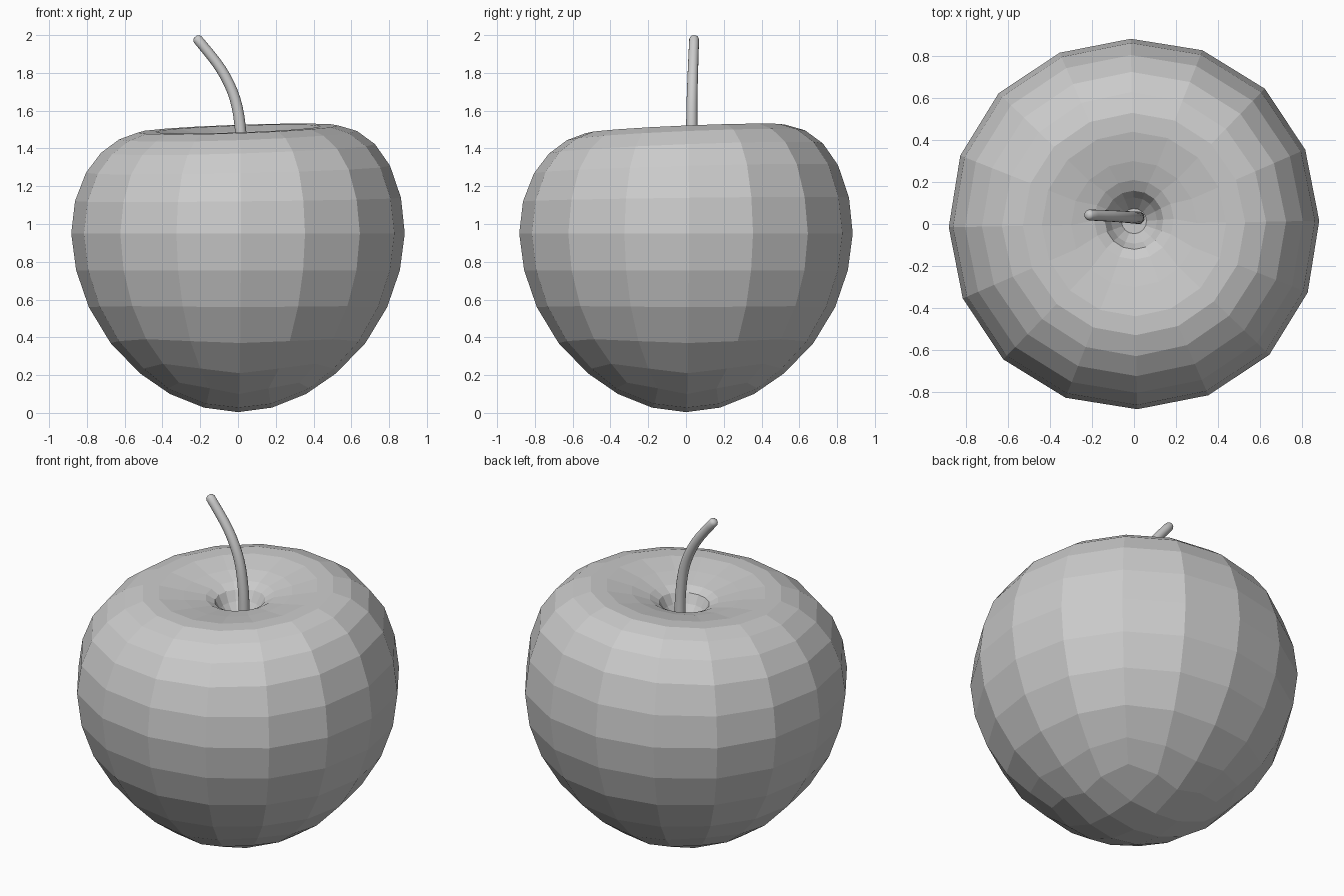
import bpy, bmesh, math
from mathutils import Vector

if "Cube" in bpy.data.objects:
    bpy.data.objects.remove(bpy.data.objects["Cube"])

N = 16
TURN = math.radians(1.0)


def place(bm, r, z, ang):
    """Ring point; the crown is tilted slightly towards +x and +y."""
    x, y = r * math.cos(ang + TURN), r * math.sin(ang + TURN)
    w = max(0.0, min(1.0, (z - 1.0) / 0.45))
    return bm.verts.new((x, y + 0.02 * w * (r < 0.25), z + w * (0.035 * x + 0.042 * y)))


# Apple body: rings as (radius, height, extra radius and height on the diagonals)
RINGS = [
    (0.36, 0.10, 0.09, 0.06), (0.52, 0.21, 0.05, 0.05), (0.675, 0.37, 0.025, 0.02),
    (0.79, 0.56, 0.015, 0.005), (0.857, 0.755, 0.015, 0), (0.883, 0.95, 0.014, 0),
    (0.863, 1.13, 0.01, 0), (0.805, 1.29, 0.01, 0), (0.725, 1.40, 0.005, 0),
    (0.63, 1.47, 0, 0), (0.53, 1.503, 0, 0), (0.44, 1.503, 0, 0),
    (0.30, 1.478, 0, 0), (0.19, 1.452, 0, 0), (0.14, 1.425, 0, 0),
    (0.11, 1.37, 0, 0), (0.06, 1.31, 0, 0),
]
bm = bmesh.new()
rings = []
for r, z, dr, dz in RINGS:
    ring = []
    for k in range(N):
        a = 2 * math.pi * k / N
        d = math.sin(2 * a) ** 2
        ring.append(place(bm, r + dr * d, z + dz * d, a))
    rings.append(ring)
for lo, hi in zip(rings, rings[1:]):
    for k in range(N):
        n = (k + 1) % N
        bm.faces.new((lo[k], lo[n], hi[n], hi[k]))
bm.faces.new(rings[-1])

# Underside: a 4 x 4 grid of quads that closes the lowest ring
inner = [place(bm, 0.18 + 0.06 * (k % 2), 0.028 + 0.02 * (k % 2), math.pi * k / 4) for k in range(8)]
centre = place(bm, 0, 0.004, 0)


def grid_vert(i, j):
    m = max(abs(i), abs(j))
    if m == 0:
        return centre
    # position along the square perimeter, counter-clockwise from +x
    if i == m:
        k = j
    elif j == m:
        k = 2 * m - i
    elif i == -m:
        k = 4 * m - j
    else:
        k = 6 * m + i
    return inner[k % 8] if m == 1 else rings[0][k % N]


for i in range(-2, 2):
    for j in range(-2, 2):
        bm.faces.new((grid_vert(i, j), grid_vert(i, j + 1), grid_vert(i + 1, j + 1), grid_vert(i + 1, j)))
bmesh.ops.recalc_face_normals(bm, faces=bm.faces)
mesh = bpy.data.meshes.new("apple_body")
bm.to_mesh(mesh)
bm.free()
bpy.context.collection.objects.link(bpy.data.objects.new("apple_body", mesh))

# Stem: round tube swept along a curved path, with a rounded tip
ctrl = [Vector(p) for p in ((0.02, 0.03, 1.29), (0.015, 0.03, 1.48), (-0.015, 0.032, 1.66),
                            (-0.09, 0.037, 1.82), (-0.213, 0.043, 1.977))]
path = []
for s in range(len(ctrl) - 1):
    p0, p1, p2 = ctrl[max(s - 1, 0)], ctrl[s], ctrl[s + 1]
    p3 = ctrl[min(s + 2, len(ctrl) - 1)]
    for q in range(4):
        t = q / 4
        path.append(0.5 * (2 * p1 + (p2 - p0) * t + (2 * p0 - 5 * p1 + 4 * p2 - p3) * t * t
                           + (3 * p1 - p0 - 3 * p2 + p3) * t ** 3))
path.append(ctrl[-1])
radii = [0.031 - 0.005 * i / (len(path) - 1) for i in range(len(path))]
end = (path[-1] - path[-2]).normalized()
for off, rad in ((0.012, 0.021), (0.019, 0.010)):
    path.append(ctrl[-1] + end * off)
    radii.append(rad)

bm = bmesh.new()
loops = []
for i, p in enumerate(path):
    t = (path[min(i + 1, len(path) - 1)] - path[max(i - 1, 0)]).normalized()
    side = Vector((0, 1, 0)).cross(t).normalized()
    up = t.cross(side)
    loops.append([bm.verts.new(p + radii[i] * (side * math.cos(a) + up * math.sin(a)))
                  for a in (2 * math.pi * k / 16 for k in range(16))])
for lo, hi in zip(loops, loops[1:]):
    for k in range(16):
        n = (k + 1) % 16
        bm.faces.new((lo[k], lo[n], hi[n], hi[k]))
bm.faces.new(loops[0])
bm.faces.new(loops[-1])
bmesh.ops.recalc_face_normals(bm, faces=bm.faces)
for f in bm.faces:
    f.smooth = True
mesh = bpy.data.meshes.new("stem")
bm.to_mesh(mesh)
bm.free()
bpy.context.collection.objects.link(bpy.data.objects.new("stem", mesh))
